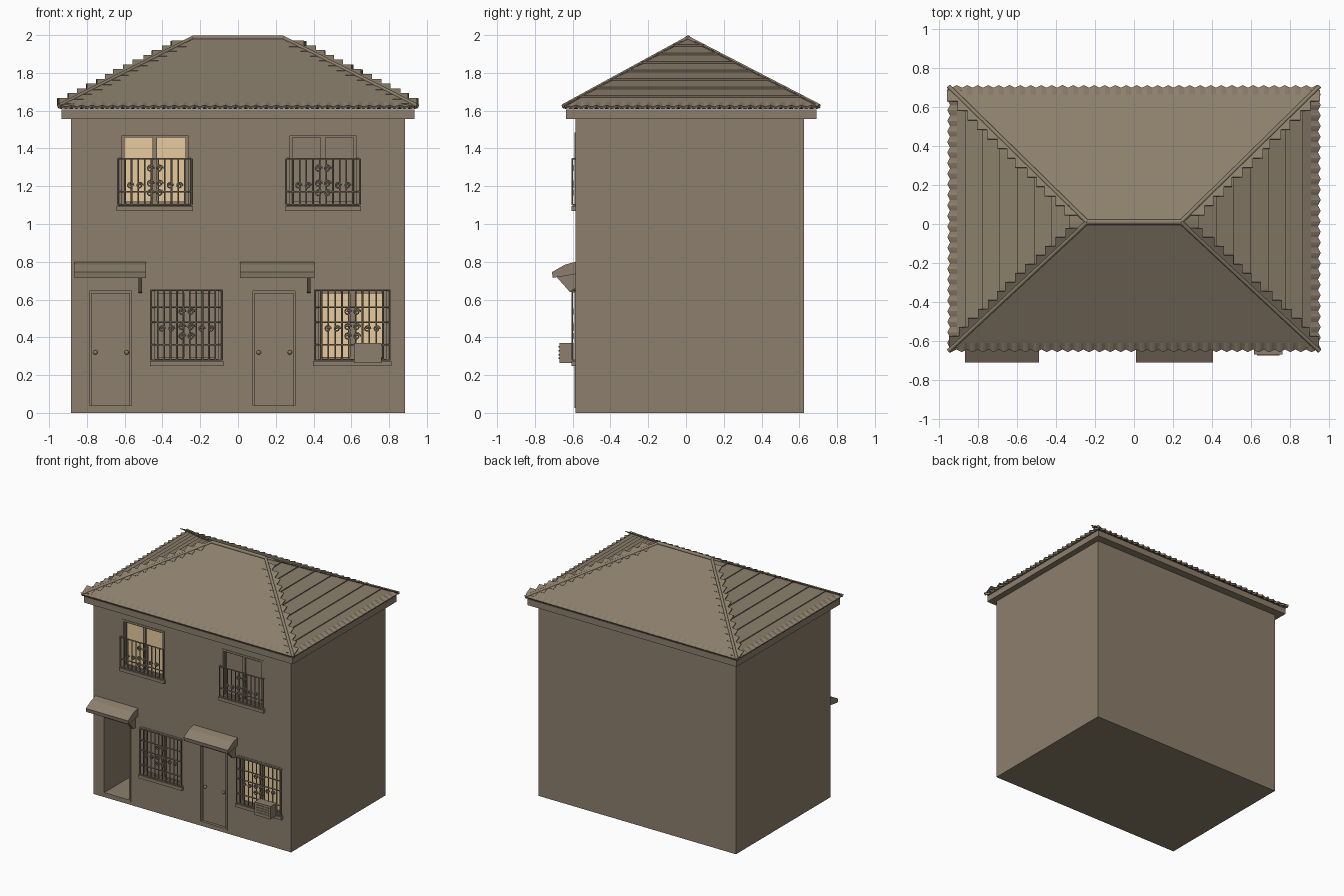
import bpy, bmesh, math, random
from mathutils import Vector, Matrix

random.seed(4)
cube = bpy.data.objects.get("Cube")
if cube:
    bpy.data.objects.remove(cube, do_unlink=True)


def material(name, rgb):
    m = bpy.data.materials.new(name)
    m.use_nodes = True
    m.diffuse_color = (*rgb, 1)
    m.node_tree.nodes["Principled BSDF"].inputs["Base Color"].default_value = (*rgb, 1)
    return m


stone = material("taupe render", (0.262, 0.212, 0.150))
glow = material("warm lit glass", (0.80, 0.60, 0.34))


def finish(name, bm, mat=stone):
    me = bpy.data.meshes.new(name)
    bm.to_mesh(me)
    bm.free()
    ob = bpy.data.objects.new(name, me)
    bpy.context.scene.collection.objects.link(ob)
    me.materials.append(mat)
    return ob


def add_box(bm, lo, hi, turn=None):
    lo, hi = Vector(lo), Vector(hi)
    mat = Matrix.Translation((lo + hi) / 2)
    if turn:
        mat = mat @ turn
    bmesh.ops.create_cube(bm, size=1, matrix=mat @ Matrix.Diagonal((*(hi - lo), 1)))


def box(name, lo, hi, mat=stone):
    bm = bmesh.new()
    add_box(bm, lo, hi)
    return finish(name, bm, mat)


def prism(name, outline, x0, x1):
    """Side outline of (y, z) points, extruded along x."""
    bm = bmesh.new()
    face = bm.faces.new([bm.verts.new((x0, y, z)) for y, z in outline])
    out = bmesh.ops.extrude_face_region(bm, geom=[face])
    bmesh.ops.translate(bm, vec=(x1 - x0, 0, 0),
                        verts=[v for v in out["geom"] if isinstance(v, bmesh.types.BMVert)])
    bmesh.ops.recalc_face_normals(bm, faces=bm.faces)
    return finish(name, bm)


def tubes(name, lines, radius, sides=1):
    cu = bpy.data.curves.new(name, "CURVE")
    cu.dimensions = "3D"
    cu.bevel_depth, cu.bevel_resolution, cu.use_fill_caps = radius, sides, True
    for pts in lines:
        sp = cu.splines.new("POLY")
        sp.points.add(len(pts) - 1)
        for p, co in zip(sp.points, pts):
            p.co = (*co, 1)
    ob = bpy.data.objects.new(name, cu)
    bpy.context.scene.collection.objects.link(ob)
    cu.materials.append(stone)
    return ob


# House body
WALL = -0.585
body = box("house_body", (-0.885, WALL, 0), (0.885, 0.625, 1.58))


def cut(x0, x1, z0, z1, depth):
    cutter = box("opening_cutter", (x0, WALL - 0.1, z0), (x1, WALL + depth, z1))
    cutter.hide_render = True
    mod = body.modifiers.new("opening", "BOOLEAN")
    mod.operation, mod.object, mod.solver = "DIFFERENCE", cutter, "EXACT"
    bpy.context.view_layer.objects.active = body
    bpy.ops.object.modifier_apply(modifier=mod.name)
    bpy.data.objects.remove(cutter, do_unlink=True)


def border(bm, x0, x1, z0, z1, w, y0, y1):
    add_box(bm, (x0, y0, z0), (x0 + w, y1, z1))
    add_box(bm, (x1 - w, y0, z0), (x1, y1, z1))
    add_box(bm, (x0, y0, z1 - w), (x1, y1, z1))
    add_box(bm, (x0, y0, z0), (x1, y1, z0 + w))


def scroll(x, z, r, y):
    """Small spiral of wrought iron."""
    return [(x + r * (1 - k / 22) * math.cos(k * 0.55), y, z + r * (1 - k / 22) * math.sin(k * 0.55))
            for k in range(18)]


def window(tag, x0, x1, z0, z1, bar_top, rails, lit):
    cut(x0, x1, z0, z1, 0.04)
    mid = (x0 + x1) / 2
    box(tag + "_glass", (x0, WALL + 0.028, z0), (x1, WALL + 0.037, z1), glow if lit else stone)
    bm = bmesh.new()
    border(bm, x0, x1, z0, z1, 0.016, WALL - 0.004, WALL + 0.035)
    border(bm, x0 + 0.016, mid, z0 + 0.016, z1 - 0.016, 0.012, WALL + 0.015, WALL + 0.035)
    border(bm, mid, x1 - 0.016, z0 + 0.016, z1 - 0.016, 0.012, WALL + 0.015, WALL + 0.035)
    finish(tag + "_frame", bm)
    box(tag + "_sill", (x0 - 0.012, WALL - 0.022, z0 - 0.02), (x1 + 0.012, WALL + 0.01, z0 + 0.006))
    # Iron grille with bars, rails and scrolls
    y, low = WALL - 0.016, z0 + 0.012
    a, b = x0 - 0.004, x1 + 0.004
    lines = [[(a + (b - a) * i / 11, y, low), (a + (b - a) * i / 11, y, bar_top)] for i in range(12)]
    lines += [[(a, y, z), (b, y, z)] for z in [low, bar_top] + rails]
    for z in (low, bar_top):
        lines += [[(x, y, z), (x, WALL + 0.01, z)] for x in (a, b)]
    heart = (low + bar_top) / 2
    for side in (-1, 1):
        lines += [scroll(mid + side * 0.024, heart + dz, 0.02, y) for dz in (-0.06, -0.01, 0.07)]
        lines += [scroll(mid + side * dx, heart - 0.02, 0.018, y) for dx in (0.08, 0.13)]
    tubes(tag + "_grille", lines, 0.0045)


window("upper_right_window", -0.63, -0.25, 1.09, 1.485, 1.345, [1.17], True)
window("upper_left_window", 0.26, 0.64, 1.09, 1.485, 1.345, [1.17], False)
window("lower_right_window", -0.455, -0.09, 0.268, 0.66, 0.65, [0.36, 0.48, 0.56], False)
window("lower_left_window", 0.41, 0.80, 0.268, 0.66, 0.65, [0.36, 0.48, 0.56], True)


# Doors, each with a trim, two knobs and a canopy on one bracket
def door(tag, x0, x1, depth, canopy_x0, canopy_x1):
    cut(x0, x1, 0.035, 0.65, depth)
    bm = bmesh.new()
    border(bm, x0 - 0.01, x1 + 0.01, 0.025, 0.66, 0.014, WALL - 0.005, WALL + 0.012)
    finish(tag + "_trim", bm)
    back = WALL + depth
    box(tag + "_panel", (x0 + 0.012, back - 0.015, 0.04), (x1 - 0.012, back + 0.005, 0.635))
    bm = bmesh.new()
    for x in (x0 + 0.035, x1 - 0.03):
        bmesh.ops.create_uvsphere(bm, u_segments=12, v_segments=8, radius=0.012,
                                  matrix=Matrix.Translation((x, back - 0.022, 0.32)))
    for f in bm.faces:
        f.smooth = True
    finish(tag + "_knobs", bm)
    prism(tag + "_canopy", [(WALL, 0.80), (-0.64, 0.785), (-0.71, 0.745), (-0.705, 0.715),
                            (-0.64, 0.725), (WALL, 0.735)], canopy_x0, canopy_x1)
    bx = canopy_x1 - 0.04
    prism(tag + "_bracket", [(WALL, 0.74), (-0.69, 0.725), (-0.615, 0.64), (WALL, 0.635)],
          bx, bx + 0.02)


door("right_door", -0.79, -0.56, 0.40, -0.865, -0.487)
door("left_door", 0.075, 0.305, 0.03, 0.01, 0.405)

# Air conditioner on the left window
box("air_conditioner", (0.615, -0.67, 0.265), (0.76, WALL - 0.01, 0.37))
bm = bmesh.new()
for k in range(4):
    add_box(bm, (0.63, -0.674, 0.285 + k * 0.02), (0.745, -0.669, 0.293 + k * 0.02))
finish("air_conditioner_slats", bm)

# Eaves under the roof
box("eaves", (-0.935, -0.635, 1.555), (0.935, 0.69, 1.605))

# Hip roof: each slope is a sheet with a scalloped eave and optional stepped courses
X, YF, YB, EAVE, TOP, RX, RY = 0.95, -0.65, 0.705, 1.625, 1.985, 0.24, 0.01
corners = [Vector(c) for c in ((-X, YF, EAVE), (X, YF, EAVE), (X, YB, EAVE), (-X, YB, EAVE))]
ends = [Vector((-RX, RY, TOP)), Vector((RX, RY, TOP))]


def slope(name, a, b, top_a, top_b, courses):
    along = (b - a).normalized()
    length = (b - a).length
    sa, sb = (top_a - a).dot(along), (top_b - a).dot(along)
    up = top_a - a - along * sa
    normal = along.cross(up).normalized()
    tile = 0.055
    n = round(length / tile) * 4
    rows = [(0, 0.0), (0.06, 0.0)]
    for c in range(courses):
        rows += [((c + 0.99) / courses, 0.0), ((c + 1) / courses, 0.012)]
    rows = rows if courses > 1 else rows + [(1, 0.0)]
    bm = bmesh.new()
    grid = []
    for i in range(n + 1):
        s = length * i / n
        reach = max(0, min(1, s / sa, (length - s) / (length - sb)))
        wave = math.sin(i * math.pi / 2)
        col = []
        for k, (r, lift) in enumerate(rows):
            t = min(r, reach)
            p = a + along * s + up * t + normal * (lift if r < reach else 0)
            if k == 0:
                p += normal * 0.007 * wave - up.normalized() * 0.004 * wave
            col.append(bm.verts.new(p))
        grid.append(col)
    for c0, c1 in zip(grid, grid[1:]):
        for k in range(len(rows) - 1):
            bm.faces.new((c0[k], c1[k], c1[k + 1], c0[k + 1]))
    bmesh.ops.remove_doubles(bm, verts=bm.verts, dist=0.0005)
    ob = finish(name, bm)
    mod = ob.modifiers.new("thickness", "SOLIDIFY")
    mod.thickness, mod.offset = 0.015, -1


slope("roof_front", corners[0], corners[1], ends[0], ends[1], 1)
slope("roof_left", corners[1], corners[2], ends[1], ends[1], 8)
slope("roof_back", corners[2], corners[3], ends[1], ends[0], 1)
slope("roof_right", corners[3], corners[0], ends[0], ends[0], 8)

# Ridge and hip caps
tubes("ridge_cap", [ends], 0.014, 2)
tubes("hip_caps", [[c, ends[0] if c.x < 0 else ends[1]] for c in corners], 0.011, 2)

# Uneven tiles of the front and back slopes running over the hips
bm = bmesh.new()
for c in corners:
    end = ends[0] if c.x < 0 else ends[1]
    side = math.copysign(1, c.x)
    pitch = math.atan2(TOP - EAVE, RY - c.y) if c.y < 0 else -math.atan2(TOP - EAVE, c.y - RY)
    for k in range(13):
        p = c.lerp(end, 0.07 + k * 0.07) + Vector((side * random.uniform(0.005, 0.02), 0, 0))
        half = Vector((0.04, 0.032, 0.003))
        add_box(bm, p - half, p + half, Matrix.Rotation(pitch, 4, "X"))
finish("hip_tiles", bm)
